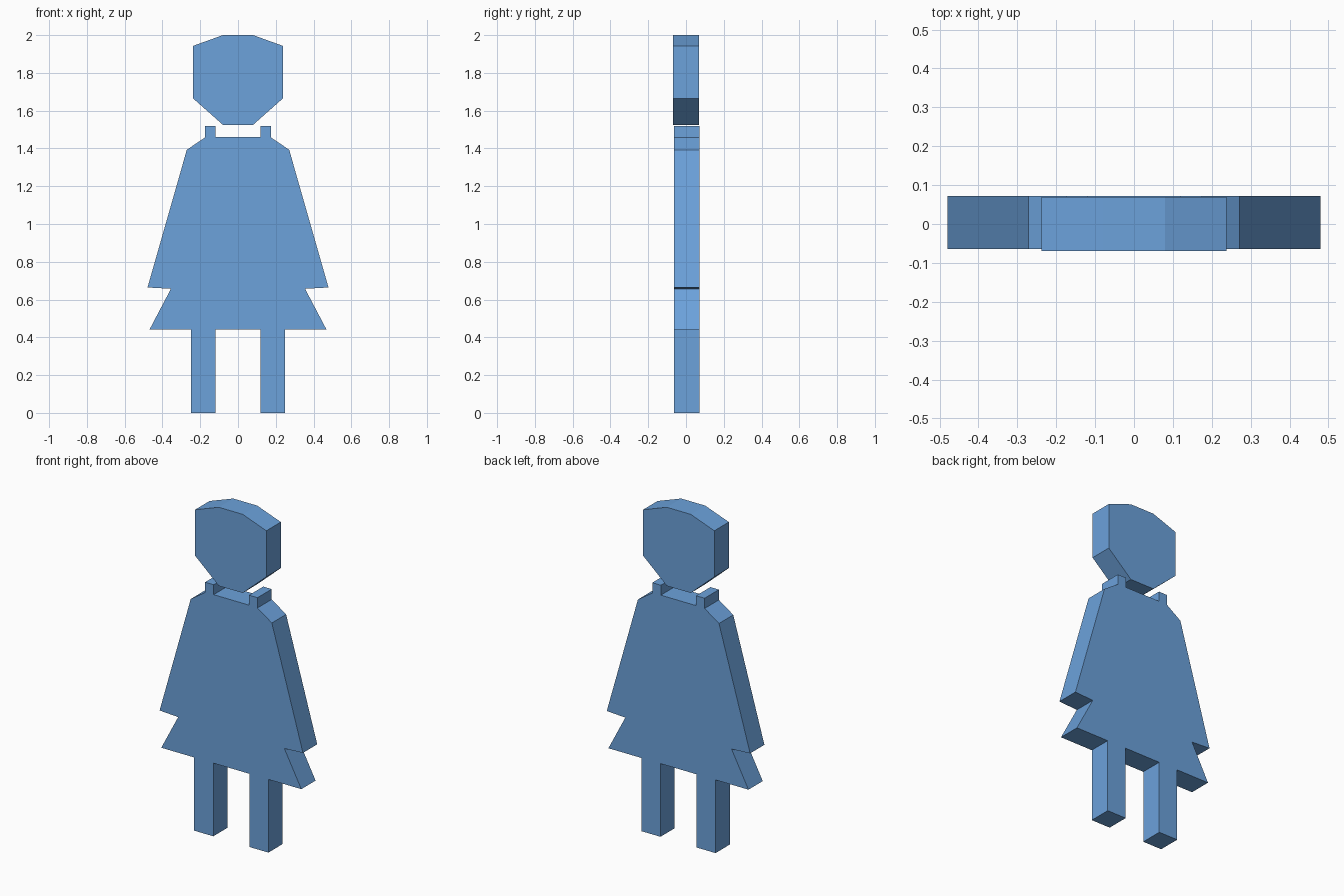
import bpy
import bmesh

cube = bpy.data.objects.get("Cube")
if cube:
    bpy.data.objects.remove(cube, do_unlink=True)

blue = bpy.data.materials.new("sky_blue")
blue.use_nodes = True
colour = (0.15, 0.36, 0.71, 1)
blue.diffuse_color = colour
blue.node_tree.nodes["Principled BSDF"].inputs["Base Color"].default_value = colour


def mirrored_plate(name, half, front, back):
    """Mirror a half outline (x, z) across x = 0 and extrude it from front to back."""
    outline = half + [(-x, z) for x, z in reversed(half)]
    bm = bmesh.new()
    face = bm.faces.new([bm.verts.new((x, front, z)) for x, z in outline])
    extruded = bmesh.ops.extrude_face_region(bm, geom=[face], use_keep_orig=True)["geom"]
    verts = [v for v in extruded if isinstance(v, bmesh.types.BMVert)]
    bmesh.ops.translate(bm, verts=verts, vec=(0, back - front, 0))
    bmesh.ops.recalc_face_normals(bm, faces=bm.faces)
    mesh = bpy.data.meshes.new(name)
    bm.to_mesh(mesh)
    bm.free()
    mesh.materials.append(blue)
    obj = bpy.data.objects.new(name, mesh)
    bpy.context.collection.objects.link(obj)
    return obj


# Eight-sided head floating above the collar
mirrored_plate("head", [(0.08, 1.525), (0.238, 1.665), (0.238, 1.943), (0.08, 2.0)],
               -0.069, 0.069)

# Legs, dress, sleeves and collar as one cut-out, from inner leg up to the neckline
body = [
    (0.12, 0.442), (0.12, 0), (0.248, 0), (0.248, 0.442),      # leg
    (0.468, 0.442), (0.355, 0.657), (0.479, 0.664),            # hem and sleeve
    (0.271, 1.393), (0.175, 1.458),                            # shoulder
    (0.175, 1.52), (0.118, 1.52), (0.118, 1.46),               # collar tab
]
mirrored_plate("dress_and_legs", body, -0.064, 0.072)
